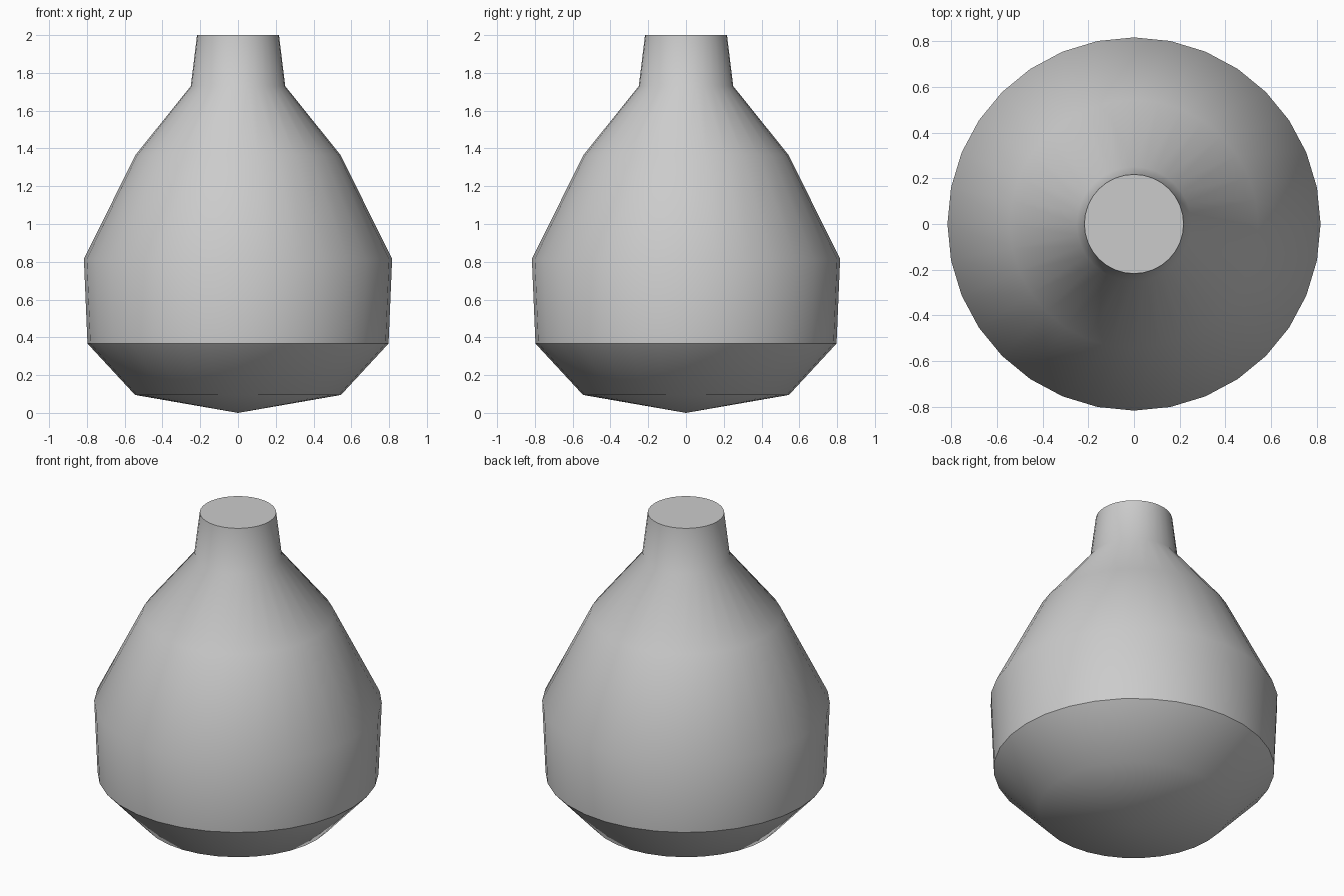
import bpy, bmesh, math

if "Cube" in bpy.data.objects:
    bpy.data.objects.remove(bpy.data.objects["Cube"])

SIDES = 32
# Outline as (radius, height), from the pointed base up to the flat top
PROFILE = [(0.545, 0.095), (0.797, 0.367), (0.816, 0.815),
           (0.543, 1.365), (0.25, 1.73), (0.217, 2.0)]
SHARP_RINGS = (1, 5)

bm = bmesh.new()

# Rings of the body
rings = []
for r, z in PROFILE:
    angles = [2 * math.pi * i / SIDES for i in range(SIDES)]
    rings.append([bm.verts.new((r * math.cos(a), r * math.sin(a), z)) for a in angles])

# Walls between the rings
for low, high in zip(rings, rings[1:]):
    for i in range(SIDES):
        j = (i + 1) % SIDES
        bm.faces.new((low[i], low[j], high[j], high[i]))

# Pointed base and flat top
tip = bm.verts.new((0, 0, 0))
for i in range(SIDES):
    bm.faces.new((tip, rings[0][(i + 1) % SIDES], rings[0][i]))
top = bm.faces.new(rings[-1])

# Smooth shading with a crisp lower rim and mouth
for f in bm.faces:
    f.smooth = f is not top
for k in SHARP_RINGS:
    for i in range(SIDES):
        bm.edges.get((rings[k][i], rings[k][(i + 1) % SIDES])).smooth = False

mesh = bpy.data.meshes.new("bottle_body")
bm.to_mesh(mesh)
bm.free()
bpy.context.collection.objects.link(bpy.data.objects.new("bottle_body", mesh))
